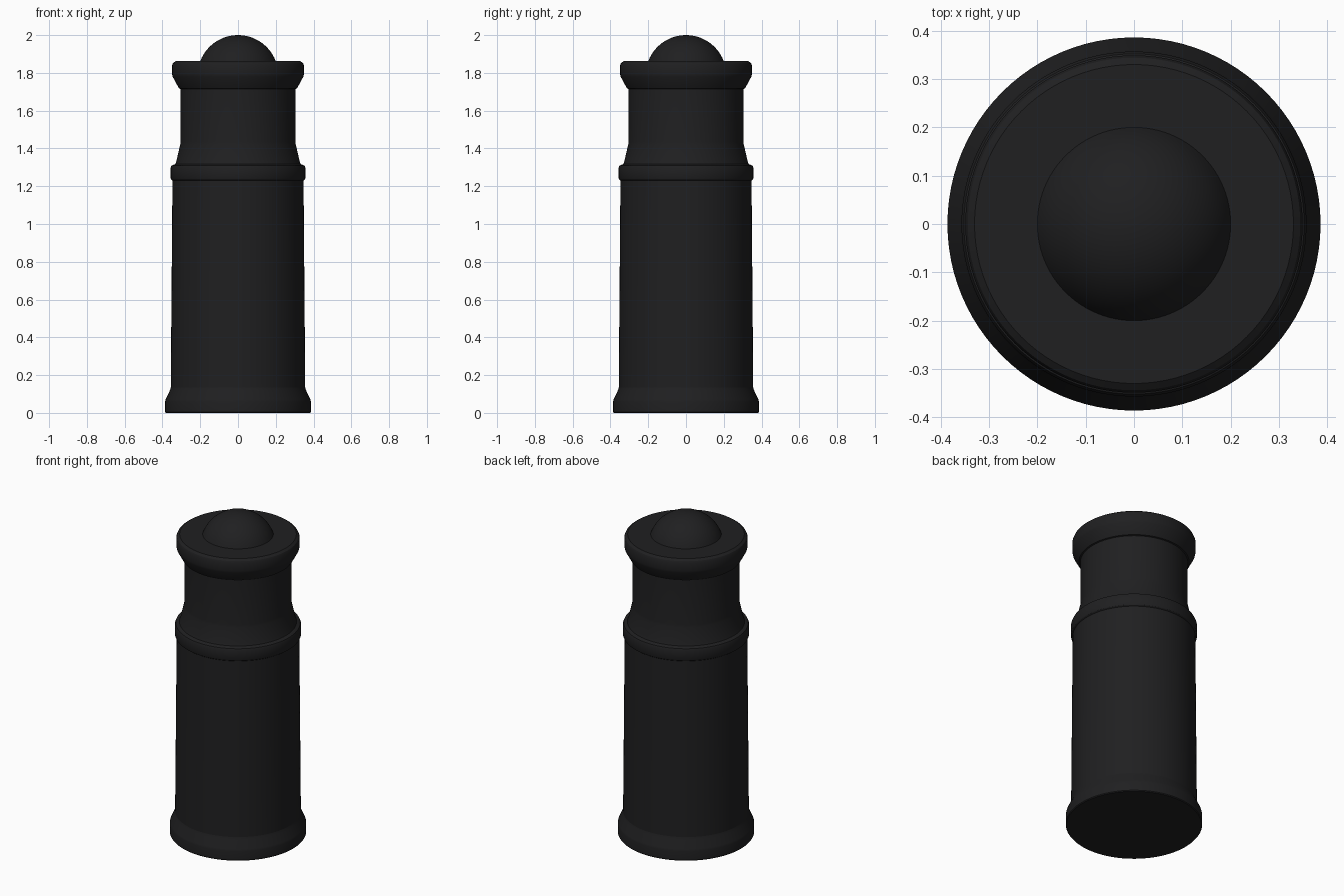
import bpy, bmesh, math

if "Cube" in bpy.data.objects:
    bpy.data.objects.remove(bpy.data.objects["Cube"])

SIDES = 96
mat = bpy.data.materials.new("black_paint")
mat.diffuse_color = (0.014, 0.014, 0.015, 1)
mat.use_nodes = True
mat.node_tree.nodes["Principled BSDF"].inputs["Base Color"].default_value = mat.diffuse_color


def lathe(name, profile):
    """Spin an (r, z) profile around the z axis."""
    bm = bmesh.new()
    verts = [bm.verts.new((r, 0, z)) for r, z in profile]
    edges = [bm.edges.new(pair) for pair in zip(verts, verts[1:])]
    bmesh.ops.spin(bm, geom=verts + edges, cent=(0, 0, 0), axis=(0, 0, 1),
                   angle=math.tau, steps=SIDES, use_duplicate=False)
    bmesh.ops.remove_doubles(bm, verts=bm.verts, dist=1e-5)
    bmesh.ops.recalc_face_normals(bm, faces=bm.faces)
    # open strips: make the faces point away from the core
    if sum(f.normal.dot(f.calc_center_median() - f.calc_center_median().project((0, 0, 1)))
           + 0.3 * f.normal.z * (1 if profile[-1][0] == 0 else 0) for f in bm.faces) < 0:
        bmesh.ops.reverse_faces(bm, faces=bm.faces)
    mesh = bpy.data.meshes.new(name)
    bm.to_mesh(mesh)
    bm.free()
    obj = bpy.data.objects.new(name, mesh)
    mesh.materials.append(mat)
    bpy.context.collection.objects.link(obj)
    bpy.ops.object.select_all(action='DESELECT')
    obj.select_set(True)
    bpy.context.view_layer.objects.active = obj
    bpy.ops.object.shade_smooth_by_angle(angle=math.radians(30))
    return obj


# Flared foot with closed underside
lathe("base", [(0, 0), (0.382, 0), (0.386, 0.005), (0.386, 0.06), (0.383, 0.072),
               (0.36, 0.12), (0.356, 0.135)])

# Slightly tapering main column
lathe("lower_body", [(0.356, 0.135), (0.347, 1.23)])

# Raised ring around the top of the column
lathe("collar", [(0.347, 1.23), (0.354, 1.235), (0.357, 1.242), (0.357, 1.298),
                 (0.352, 1.309), (0.332, 1.317)])

# Sloped shoulder and straight neck
lathe("neck", [(0.332, 1.317), (0.327, 1.33), (0.306, 1.42), (0.304, 1.435), (0.304, 1.715)])

# Flared cap with bevelled rim and flat top
lathe("cap", [(0.304, 1.715), (0.312, 1.718), (0.319, 1.73), (0.346, 1.78), (0.349, 1.793),
              (0.349, 1.84), (0.344, 1.852), (0.33, 1.862), (0.2, 1.862)])

# Rounded dome on the cap
r, h = 0.2, 0.138
R = (r * r + h * h) / (2 * h)
a = math.asin(r / R)
lathe("dome", [(R * math.sin(a * (1 - i / 14)) if i < 14 else 0,
                2 - R + R * math.cos(a * (1 - i / 14))) for i in range(15)])
